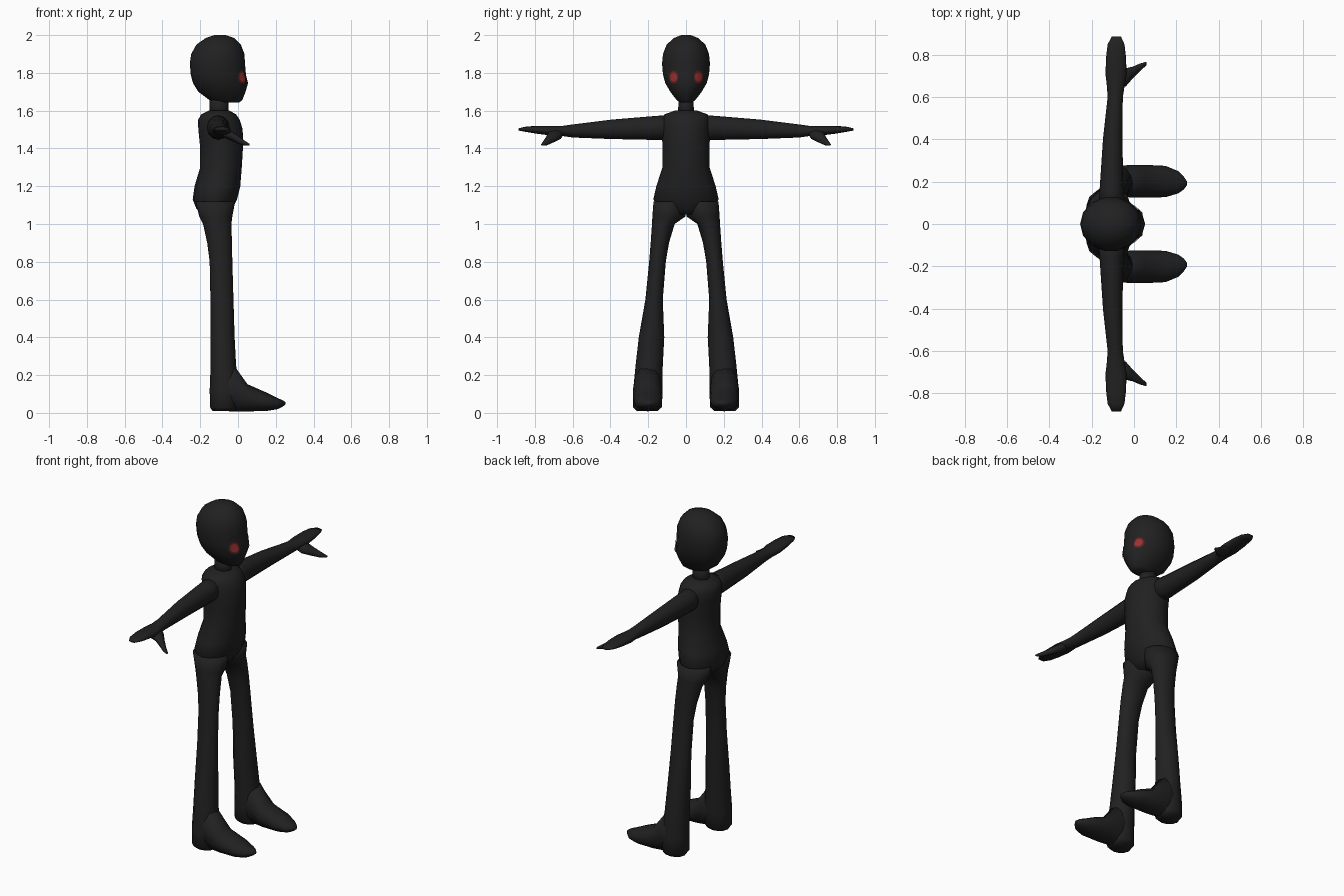
import bpy, bmesh, math
from mathutils import Vector
from mathutils.bvhtree import BVHTree

cube = bpy.data.objects.get("Cube")
if cube:
    bpy.data.objects.remove(cube)


def material(name, colour):
    m = bpy.data.materials.new(name)
    m.use_nodes = True
    m.diffuse_color = (*colour, 1)
    bsdf = next(n for n in m.node_tree.nodes if n.type == 'BSDF_PRINCIPLED')
    bsdf.inputs["Base Color"].default_value = (*colour, 1)
    bsdf.inputs["Roughness"].default_value = 0.8
    return m


BLACK = material("soft black", (0.015, 0.015, 0.015))
RED = material("eye red", (0.32, 0.03, 0.03))
DARK_RED = material("dark red", (0.1, 0.015, 0.015))

# Placement of (along, across a, across b) for each loft axis
AXES = {
    "x": lambda t, a, b: (t, a, b),
    "y": lambda t, a, b: (a, t, b),
    "z": lambda t, a, b: (a, b, t),
}


def finish(bm, name, mats):
    mesh = bpy.data.meshes.new(name)
    bm.to_mesh(mesh)
    for m in mats:
        mesh.materials.append(m)
    for p in mesh.polygons:
        p.use_smooth = True
    obj = bpy.data.objects.new(name, mesh)
    bpy.context.collection.objects.link(obj)
    return obj


def loft(name, axis, rings, sides=12, side=1):
    """Skin elliptical rings (along, a_min, a_max, b_min, b_max)."""
    bm = bmesh.new()
    place = AXES[axis]
    loops = []
    for t, a0, a1, b0, b1 in rings:
        loop = []
        for i in range(sides):
            ang = math.tau * i / sides
            v = Vector(place(t, (a0 + a1) / 2 + (a1 - a0) / 2 * math.cos(ang),
                             (b0 + b1) / 2 + (b1 - b0) / 2 * math.sin(ang)))
            v.y *= side
            loop.append(bm.verts.new(v))
        loops.append(loop)
    for lo, hi in zip(loops, loops[1:]):
        for i in range(sides):
            j = (i + 1) % sides
            bm.faces.new((lo[i], lo[j], hi[j], hi[i]))
    for loop in (loops[0], loops[-1]):
        bm.faces.new(loop)
    bmesh.ops.recalc_face_normals(bm, faces=bm.faces)
    tree = BVHTree.FromBMesh(bm)
    finish(bm, name, [BLACK])
    bm.free()
    return tree


def symmetric(rings):
    """Expand (z, x_min, x_max, half_width) to full rings."""
    return [(z, x0, x1, -w, w) for z, x0, x1, w in rings]


# Torso, neck and head
loft("torso", "z", symmetric([
    (1.05, -.19, -.05, .07), (1.08, -.22, -.03, .14), (1.13, -.24, -.005, .173),
    (1.2, -.23, .012, .157), (1.3, -.2, .02, .125), (1.4, -.2, .026, .125),
    (1.5, -.21, .025, .127), (1.55, -.212, .01, .127), (1.58, -.195, -.01, .115),
    (1.6, -.155, -.045, .06)]), sides=16)
loft("neck", "z", symmetric([(1.56, -.15, -.05, .042), (1.68, -.15, -.05, .04)]))
head = loft("head", "z", symmetric([
    (1.642, -.12, .005, .03), (1.655, -.15, .022, .05), (1.7, -.21, .04, .085),
    (1.745, -.238, .053, .112), (1.79, -.25, .042, .125), (1.85, -.255, .037, .13),
    (1.9, -.248, .034, .125), (1.95, -.22, .015, .105), (1.985, -.17, -.02, .065),
    (2.0, -.125, -.065, .025)]), sides=14)


def eye(name, side):
    """Thin oval patch laid on the face, with a brighter middle."""
    bm = bmesh.new()

    def on_face(y, z):
        hit = head.ray_cast(Vector((1, y, z)), Vector((-1, 0, 0)))[0]
        return bm.verts.new(hit + Vector((.004, side * .002, 0)))

    n = 12
    loops = []
    for scale in (.35, .7, 1):
        loops.append([on_face(side * .064 + .025 * scale * math.cos(math.tau * i / n),
                              1.778 + .035 * scale * math.sin(math.tau * i / n))
                      for i in range(n)])
    bm.faces.new(loops[0])
    for k in range(2):
        for i in range(n):
            j = (i + 1) % n
            f = bm.faces.new((loops[k][i], loops[k + 1][i], loops[k + 1][j], loops[k][j]))
            f.material_index = k
    finish(bm, name, [RED, DARK_RED])
    bm.free()


# Paired parts
for label, s in (("left", 1), ("right", -1)):
    eye(label + "_eye", s)
    loft(label + "_arm", "y", [
        (.09, -.15, -.06, 1.46, 1.56), (.12, -.165, -.045, 1.445, 1.575),
        (.16, -.163, -.05, 1.445, 1.572), (.4, -.147, -.055, 1.45, 1.552),
        (.6, -.125, -.053, 1.458, 1.527), (.65, -.128, -.045, 1.465, 1.52),
        (.71, -.135, -.035, 1.468, 1.52), (.79, -.132, -.038, 1.478, 1.52),
        (.85, -.125, -.045, 1.488, 1.515), (.888, -.105, -.062, 1.495, 1.506)],
        side=s)
    loft(label + "_thumb", "x", [
        (-.08, .65, .74, 1.46, 1.5), (-.04, .65, .737, 1.443, 1.497),
        (-.005, .69, .745, 1.427, 1.472), (.03, .725, .76, 1.415, 1.445),
        (.06, .752, .768, 1.415, 1.425)], sides=8, side=s)
    loft(label + "_leg", "z", [
        (.01, -.135, -.01, .15, .26), (.03, -.148, 0, .128, .28),
        (.12, -.15, .015, .125, .28), (.25, -.145, -.01, .123, .267),
        (.4, -.145, -.018, .115, .25), (.6, -.146, -.024, .123, .215),
        (.8, -.15, -.03, .107, .195), (.9, -.163, -.032, .09, .187),
        (1.0, -.185, -.035, .06, .18), (1.04, -.205, -.03, .003, .178),
        (1.12, -.225, -.015, .002, .172)], side=s)
    loft(label + "_foot", "x", [
        (-.1, .135, .27, .01, .22), (-.02, .126, .28, .008, .25),
        (.05, .125, .28, .008, .152), (.15, .127, .275, .01, .108),
        (.21, .145, .25, .02, .078), (.235, .163, .225, .032, .068),
        (.252, .185, .2, .045, .056)], side=s)
